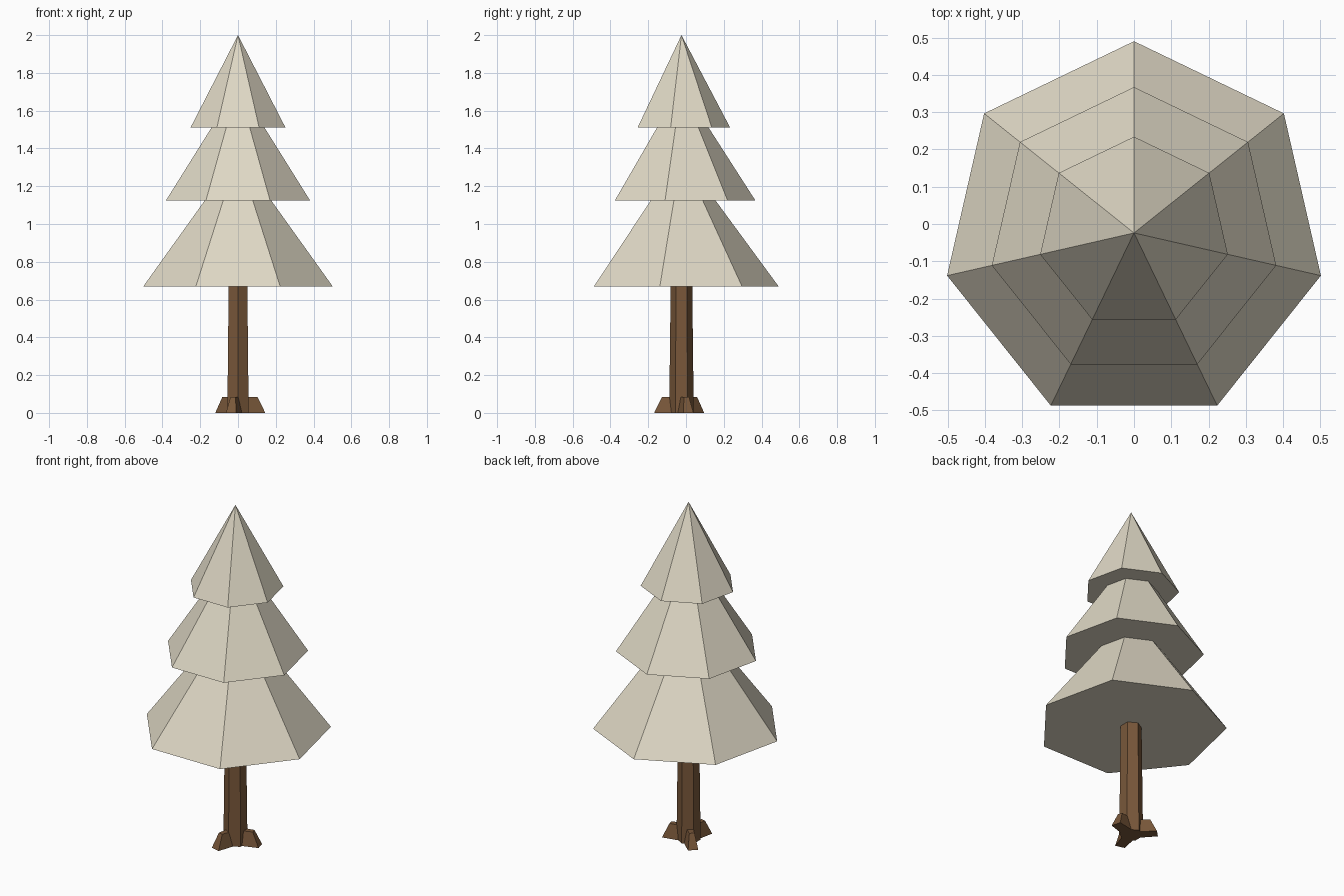
import bpy
from math import sin, cos, pi, radians

if "Cube" in bpy.data.objects:
    bpy.data.objects.remove(bpy.data.objects["Cube"], do_unlink=True)

CENTRE_Y = -0.024


def material(name, colour):
    mat = bpy.data.materials.new(name)
    mat.use_nodes = True
    mat.diffuse_color = (*colour, 1)
    shader = next(n for n in mat.node_tree.nodes if n.type == "BSDF_PRINCIPLED")
    shader.inputs["Base Color"].default_value = (*colour, 1)
    shader.inputs["Roughness"].default_value = 0.9
    return mat


def build(name, verts, faces, mat):
    mesh = bpy.data.meshes.new(name)
    mesh.from_pydata(verts, [], faces)
    mesh.materials.append(mat)
    obj = bpy.data.objects.new(name, mesh)
    obj.location.y = CENTRE_Y
    bpy.context.collection.objects.link(obj)
    return obj


def ring(sides, radius, z):
    """Regular polygon with one corner pointing to the back."""
    angles = [pi / 2 + 2 * pi * i / sides for i in range(sides)]
    return [(radius * cos(a), radius * sin(a), z) for a in angles]


def bridge(n):
    """Side and cap faces between two stacked rings of n corners."""
    sides = [(i, (i + 1) % n, n + (i + 1) % n, n + i) for i in range(n)]
    return sides + [tuple(reversed(range(n))), tuple(range(n, 2 * n))]


def frustum(name, sides, low, high, mat):
    return build(name, ring(sides, *low) + ring(sides, *high), bridge(sides), mat)


foliage = material("pale foliage", (0.74, 0.69, 0.56))
bark = material("brown bark", (0.19, 0.096, 0.042))

# Trunk
frustum("trunk", 6, (0.065, 0), (0.057, 0.68), bark)

# Lower foliage tiers, each ending under the next
frustum("lower_foliage", 7, (0.514, 0.67), (0.18, 1.125), foliage)
frustum("middle_foliage", 7, (0.391, 1.125), (0.144, 1.51), foliage)

# Pointed crown
crown = ring(7, 0.258, 1.51) + [(0, 0, 2)]
crown_faces = [(i, (i + 1) % 7, 7) for i in range(7)] + [tuple(reversed(range(7)))]
build("top_foliage", crown, crown_faces, foliage)

# Three tapered roots around the foot of the trunk
for label, angle in (("left", 15), ("back", 135), ("front", 255)):
    low = [(0.02, -0.035, 0), (0.142, -0.028, 0), (0.142, 0.028, 0), (0.02, 0.035, 0)]
    high = [(0.02, -0.02, 0.083), (0.104, -0.014, 0.083),
            (0.104, 0.014, 0.083), (0.02, 0.02, 0.083)]
    root = build(label + "_root", low + high, bridge(4), bark)
    root.rotation_euler.z = radians(angle)
